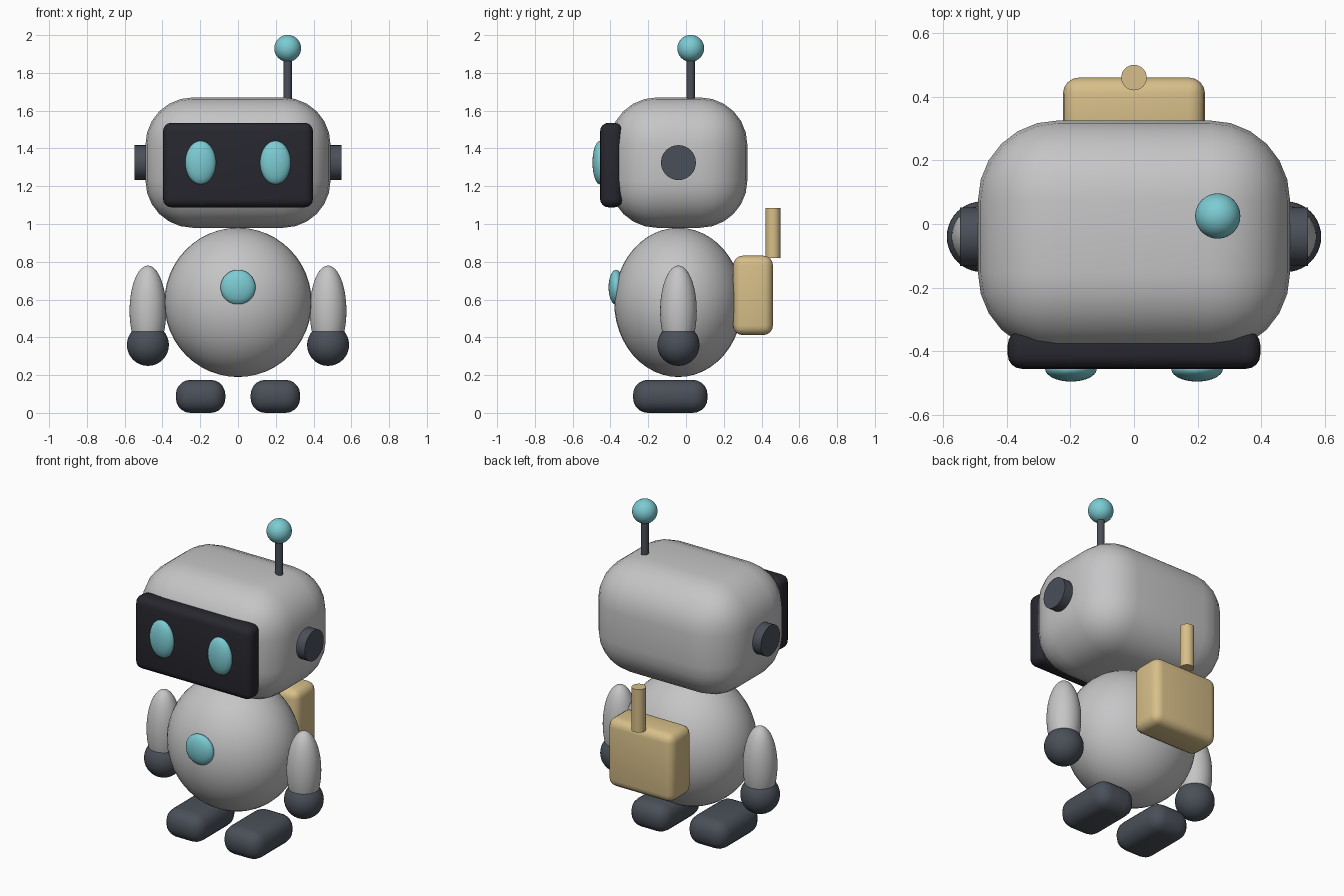
import bpy
import math

cube = bpy.data.objects.get("Cube")
if cube:
    bpy.data.objects.remove(cube, do_unlink=True)


def material(name, rgb):
    m = bpy.data.materials.new(name)
    m.use_nodes = True
    m.diffuse_color = (*rgb, 1)
    m.node_tree.nodes["Principled BSDF"].inputs["Base Color"].default_value = (*rgb, 1)
    return m


GREY = material("light_grey", (0.56, 0.56, 0.57))
DARK = material("slate", (0.068, 0.08, 0.1))
BLACK = material("near_black", (0.02, 0.02, 0.028))
TEAL = material("teal", (0.2, 0.6, 0.65))
TAN = material("tan", (0.68, 0.52, 0.25))


def finish(name, mat, scale):
    """Name, size, colour and smooth the newly added primitive."""
    ob = bpy.context.object
    ob.name = name
    ob.scale = scale
    bpy.ops.object.transform_apply(location=False, rotation=True, scale=True)
    ob.data.materials.append(mat)
    return ob


def ball(name, loc, radii, mat):
    bpy.ops.mesh.primitive_uv_sphere_add(segments=40, ring_count=24, location=loc)
    ob = finish(name, mat, radii)
    bpy.ops.object.shade_smooth()
    return ob


def rod(name, loc, radius, length, mat, rotation=(0, 0, 0)):
    bpy.ops.mesh.primitive_cylinder_add(vertices=32, radius=radius, depth=length,
                                        location=loc, rotation=rotation)
    ob = finish(name, mat, (1, 1, 1))
    bpy.ops.object.shade_smooth_by_angle()
    return ob


def rounded_box(name, loc, half, radius, segments, mat):
    bpy.ops.mesh.primitive_cube_add(size=2, location=loc)
    ob = finish(name, mat, half)
    bevel = ob.modifiers.new("rounding", 'BEVEL')
    bevel.width = radius
    bevel.segments = segments
    bpy.ops.object.modifier_apply(modifier=bevel.name)
    bpy.ops.object.shade_smooth_by_angle()
    return ob


MID = -0.04  # depth of the body's centre line

# Body and head
ball("body", (0, MID, 0.585), (0.39, 0.34, 0.395), GREY)
rounded_box("head", (0, MID, 1.325), (0.49, 0.365, 0.345), 0.25, 6, GREY)
rounded_box("visor", (0, -0.395, 1.312), (0.397, 0.06, 0.224), 0.045, 4, BLACK)
ball("chest_button", (0, -0.37, 0.665), (0.0925, 0.04, 0.0925), TEAL)

# Antenna
rod("antenna_rod", (0.263, 0.025, 1.75), 0.022, 0.3, DARK)
ball("antenna_tip", (0.263, 0.025, 1.93), (0.071, 0.071, 0.071), TEAL)

# Backpack and its upright handle
rounded_box("backpack", (0, 0.355, 0.622), (0.223, 0.105, 0.21), 0.05, 4, TAN)
rod("backpack_handle", (0, 0.46, 0.953), 0.04, 0.264, TAN)

# Paired parts
for side, s in (("left", 1), ("right", -1)):
    ball(side + "_eye", (s * 0.198, -0.455, 1.325), (0.081, 0.04, 0.115), TEAL)
    rod(side + "_ear", (s * 0.497, MID, 1.325), 0.0925, 0.1, DARK, (0, math.pi / 2, 0))
    ball(side + "_arm", (s * 0.477, MID, 0.54), (0.097, 0.097, 0.24), GREY)
    ball(side + "_hand", (s * 0.477, MID, 0.36), (0.111, 0.111, 0.111), DARK)
    rounded_box(side + "_foot", (s * 0.198, -0.083, 0.0875), (0.131, 0.197, 0.0875),
                0.078, 5, DARK)
